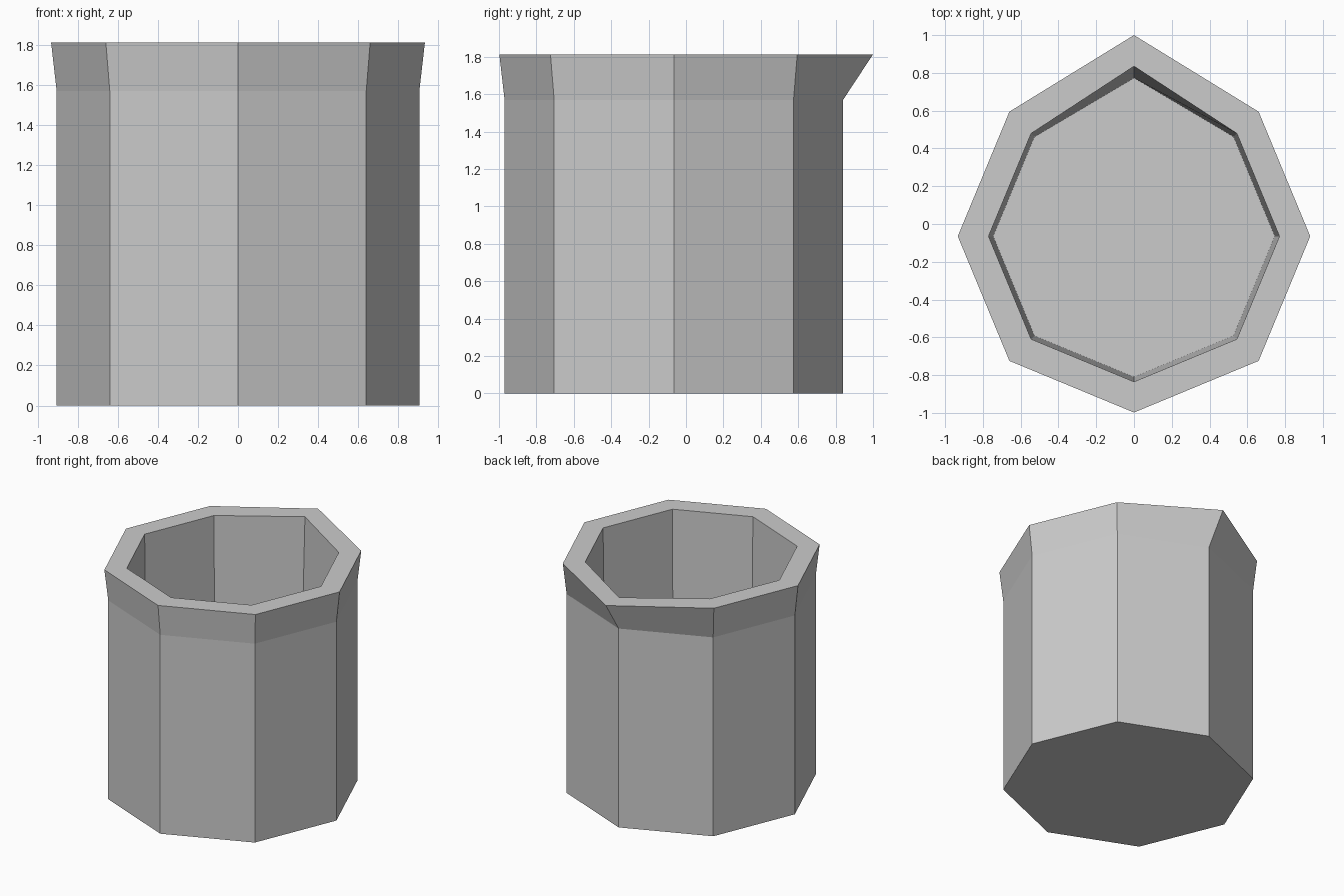
import bpy, bmesh
from math import cos, sin, tau

if "Cube" in bpy.data.objects:
    bpy.data.objects.remove(bpy.data.objects["Cube"])

SIDES = 8
CY = -0.065  # centre of the octagon in y

# radius, height, y of the spout corner (outside going up, then inside going down)
RINGS = [
    (0.905, 0.00, 0.84),
    (0.905, 1.57, 0.84),
    (0.933, 1.813, 1.00),
    (0.770, 1.813, 0.835),
    (0.745, 0.12, 0.773),
]

bm = bmesh.new()


def add_ring(radius, z, spout_y):
    ring = []
    for i in range(SIDES):
        a = tau * i / SIDES
        y = spout_y if i == 2 else CY + radius * sin(a)
        ring.append(bm.verts.new((radius * cos(a), y, z)))
    return ring


# walls, flared lip, rim and cavity
rings = [add_ring(*r) for r in RINGS]
for low, high in zip(rings, rings[1:]):
    for i in range(SIDES):
        j = (i + 1) % SIDES
        bm.faces.new((low[i], low[j], high[j], high[i]))

# underside and inner floor
bm.faces.new(rings[0][::-1])
bm.faces.new(rings[-1])
bmesh.ops.recalc_face_normals(bm, faces=bm.faces)

mesh = bpy.data.meshes.new("spouted_pot")
bm.to_mesh(mesh)
bm.free()
bpy.context.collection.objects.link(bpy.data.objects.new("spouted_pot", mesh))
